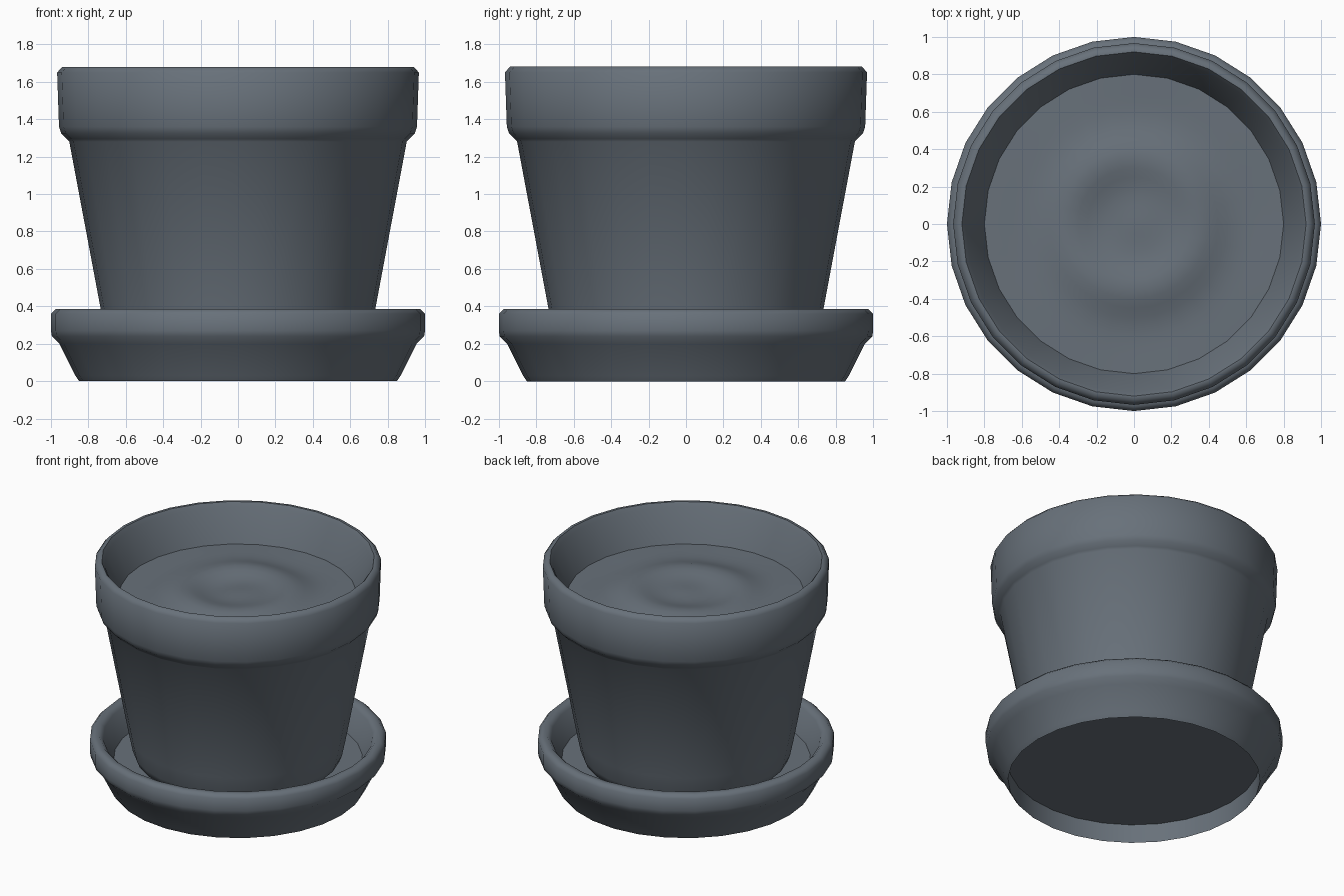
import bpy, bmesh, math

SIDES = 28
SOIL_R, SOIL_Z = 0.8, 1.42

default = bpy.data.objects.get("Cube")
if default:
    bpy.data.objects.remove(default)

clay = bpy.data.materials.new("slate grey")
colour = (0.138, 0.165, 0.195, 1)
clay.diffuse_color = colour
clay.use_nodes = True
clay.node_tree.nodes["Principled BSDF"].inputs["Base Color"].default_value = colour


def lathe(name, profile, angle):
    """Spin a (radius, height) profile about z; zero radius makes a pole."""
    bm = bmesh.new()
    rings = []
    for r, z in profile:
        if r == 0:
            rings.append([bm.verts.new((0, 0, z))] * SIDES)
        else:
            turns = [math.tau * i / SIDES for i in range(SIDES)]
            rings.append([bm.verts.new((r * math.cos(a), r * math.sin(a), z)) for a in turns])
    for low, high in zip(rings, rings[1:]):
        for i in range(SIDES):
            j = (i + 1) % SIDES
            corners = list(dict.fromkeys([low[i], low[j], high[j], high[i]]))
            bm.faces.new(corners)
    mesh = bpy.data.meshes.new(name)
    bm.to_mesh(mesh)
    bm.free()
    mesh.materials.append(clay)
    obj = bpy.data.objects.new(name, mesh)
    bpy.context.collection.objects.link(obj)
    bpy.ops.object.select_all(action="DESELECT")
    obj.select_set(True)
    bpy.context.view_layer.objects.active = obj
    bpy.ops.object.shade_smooth_by_angle(angle=math.radians(angle))
    return obj


# Saucer: recessed underside, flared wall, collar and inner floor
lathe("saucer", [
    (0, 0.14), (0.85, 0.14), (0.85, 0), (0.87, 0.03), (0.955, 0.2),
    (0.995, 0.24), (1.0, 0.27), (1.0, 0.36), (0.975, 0.385), (0.935, 0.385),
    (0.91, 0.36), (0.84, 0.2), (0, 0.2)], 55)

# Pot: rounded foot, tapered body, thick collar and inner wall
lathe("pot", [
    (0, 0.2), (0.65, 0.2), (0.69, 0.22), (0.71, 0.27), (0.735, 0.39),
    (0.902, 1.28), (0.915, 1.295), (0.945, 1.325), (0.957, 1.36),
    (0.967, 1.65), (0.94, 1.68), (0.92, 1.68), (0.9, 1.65),
    (SOIL_R, SOIL_Z), (0.78, SOIL_Z - 0.05)], 55)

# Soil: gentle ring mound with a shallow dip in the middle
soil_profile = []
for k in range(17):
    r = SOIL_R * (1 - k / 16)
    mound = 0.05 * math.exp(-((r - 0.36) / 0.14) ** 2)
    soil_profile.append((r if k < 16 else 0, SOIL_Z + mound))
soil = lathe("soil", soil_profile, 60)

# Uneven lumps, stronger along one diagonal and fading out at the edge
for v in soil.data.vertices:
    x, y = v.co.x, v.co.y
    fade = 1 - min(1, math.hypot(x, y) / SOIL_R)
    v.co.z += 0.025 * fade * math.sin(6 * x + 1) * math.cos(5 * y)
